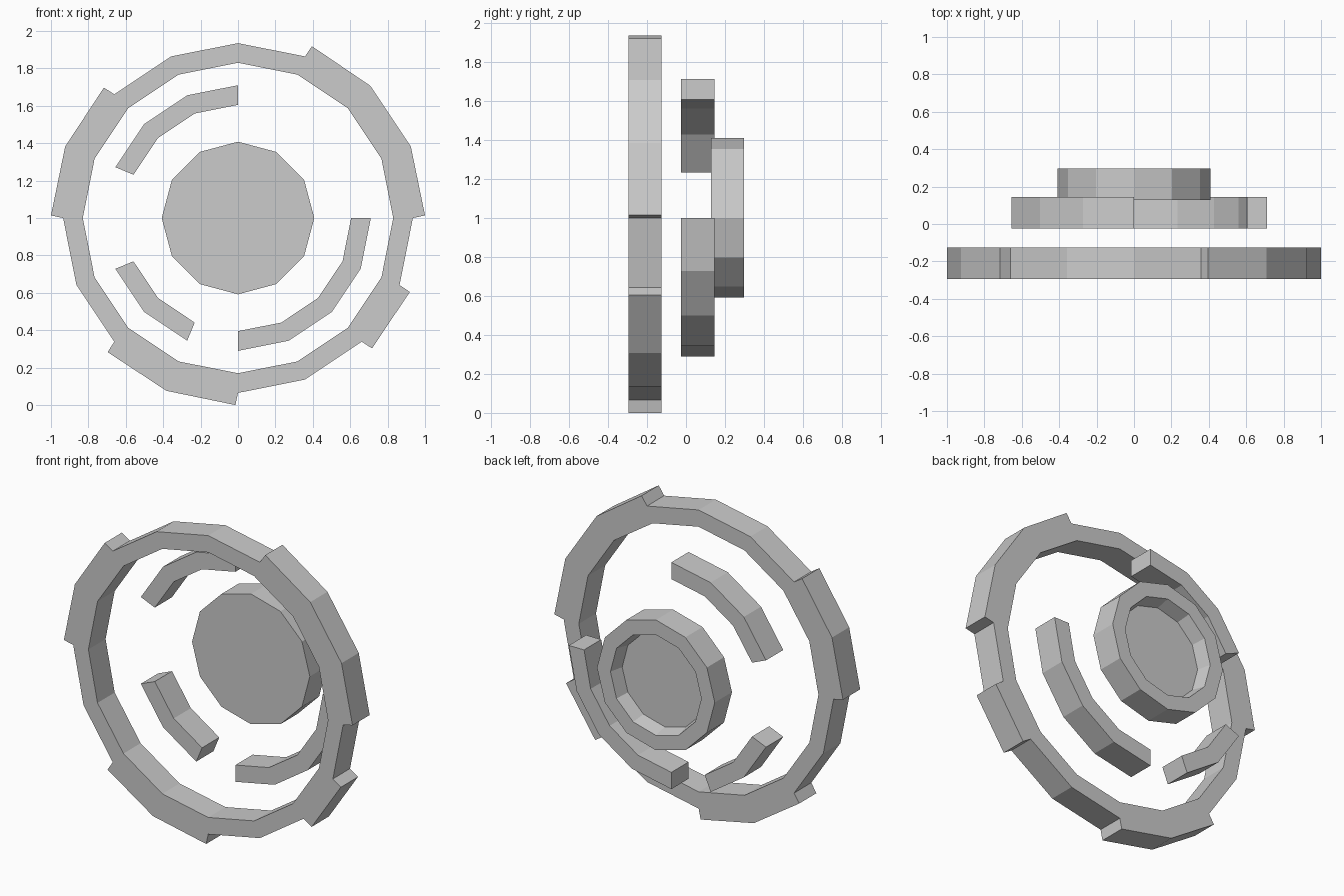
import bpy, bmesh
from math import cos, sin, radians

if "Cube" in bpy.data.objects:
    bpy.data.objects.remove(bpy.data.objects["Cube"])

CZ = 1.0          # height of the common axis
STEP = 22.5       # angular step of the 16-sided rings


def pt(angle, r, y):
    a = radians(angle)
    return (r * cos(a), y, CZ + r * sin(a))


def make_object(name, bm):
    bmesh.ops.recalc_face_normals(bm, faces=bm.faces)
    me = bpy.data.meshes.new(name)
    bm.to_mesh(me)
    bm.free()
    ob = bpy.data.objects.new(name, me)
    bpy.context.collection.objects.link(ob)
    return ob


def band(name, pairs, y0, y1, closed=False):
    """Flat band swept around the axis; pairs = (inner angle, r, outer angle, r)."""
    bm = bmesh.new()
    secs = []
    for ia, ir, oa, orad in pairs:
        secs.append([bm.verts.new(p) for p in (
            pt(ia, ir, y0), pt(oa, orad, y0), pt(oa, orad, y1), pt(ia, ir, y1))])
    n = len(secs)
    for i in range(n if closed else n - 1):
        a, b = secs[i], secs[(i + 1) % n]
        for k in range(4):
            # skip the collapsed inner wall where a tooth steps outward
            quad = [a[k], a[(k + 1) % 4], b[(k + 1) % 4], b[k]]
            bm.faces.new(quad)
    if not closed:
        bm.faces.new(secs[0])
        bm.faces.new(secs[-1])
    bmesh.ops.remove_doubles(bm, verts=bm.verts, dist=1e-4)
    return make_object(name, bm)


# Outer ring with four raised runs (start step, end step)
raised = [(0, 3), (6, 8), (10, 12), (14, 15)]
starts = {s for s, e in raised}
ends = {e for s, e in raised}
inside = {i for s, e in raised for i in range(s + 1, e)}
R_IN, R_LOW, R_HIGH, INSET = 0.83, 0.935, 1.0, 0.8
pairs = []
for i in range(16):
    a = i * STEP
    low, high = (a, R_IN, a, R_LOW), (a, R_IN, a, R_HIGH)
    if i in starts:
        pairs += [low, (a, R_IN, a + INSET, R_HIGH)]
    elif i in ends:
        pairs += [(a, R_IN, a - INSET, R_HIGH), low]
    else:
        pairs.append(high if i in inside else low)
band("outer_ring", pairs, -0.295, -0.125, closed=True)

# Middle arc segments
for name, s, e in (("upper_arc", 4, 7), ("lower_left_arc", 9, 11), ("lower_right_arc", 12, 16)):
    band(name, [(i * STEP, 0.605, i * STEP, 0.71) for i in range(s, e + 1)], -0.025, 0.145)

# Central disc: solid front, shallow recess in the back
bm = bmesh.new()
loops = [[bm.verts.new(pt(i * 30, r, y)) for i in range(12)]
         for r, y in ((0.408, 0.128), (0.408, 0.298), (0.315, 0.298), (0.295, 0.21))]
for a, b in zip(loops, loops[1:]):
    for i in range(12):
        j = (i + 1) % 12
        bm.faces.new((a[i], a[j], b[j], b[i]))
bm.faces.new(loops[0])
bm.faces.new(loops[-1])
make_object("centre_disc", bm)
